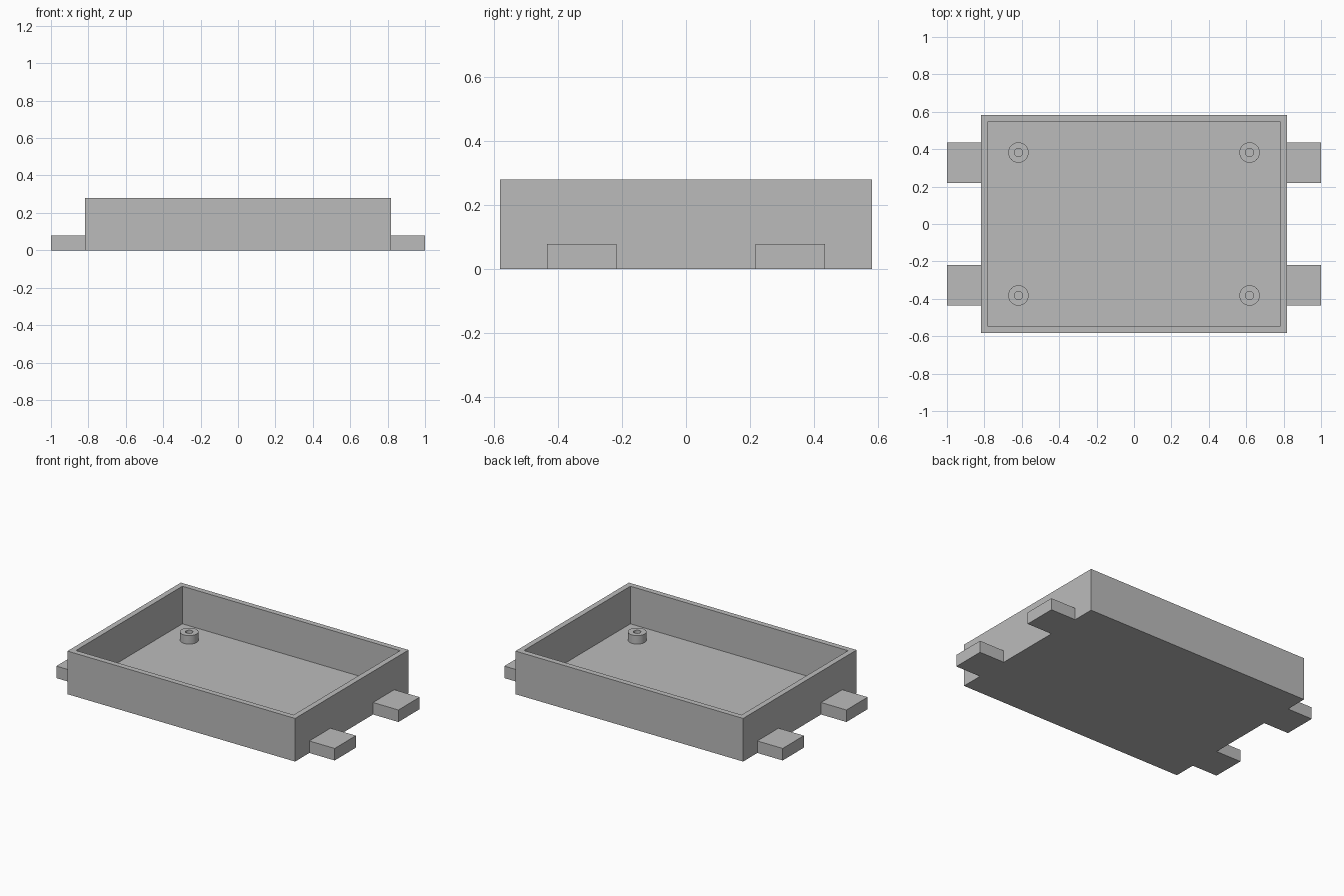
import bpy
import bmesh
from mathutils import Matrix

default = bpy.data.objects.get("Cube")
if default:
    bpy.data.objects.remove(default, do_unlink=True)

# Main dimensions
HALF_X, HALF_Y, HEIGHT = 0.818, 0.582, 0.28
WALL = 0.036
TAB_IN, TAB_OUT, TAB_HEIGHT = 0.218, 0.436, 0.078
POST_X, POST_Y, POST_R, HOLE_R, POST_H = 0.618, 0.382, 0.0545, 0.022, 0.055

grey = bpy.data.materials.new("plain grey")
grey.use_nodes = True
COLOUR = (0.5, 0.5, 0.5, 1)
grey.diffuse_color = COLOUR
grey.node_tree.nodes["Principled BSDF"].inputs["Base Color"].default_value = COLOUR


def finish(bm, name):
    bmesh.ops.recalc_face_normals(bm, faces=bm.faces)
    mesh = bpy.data.meshes.new(name)
    bm.to_mesh(mesh)
    bm.free()
    mesh.materials.append(grey)
    obj = bpy.data.objects.new(name, mesh)
    bpy.context.collection.objects.link(obj)
    return obj


def box(low, high):
    bm = bmesh.new()
    size = [b - a for a, b in zip(low, high)]
    mid = [(a + b) / 2 for a, b in zip(low, high)]
    bmesh.ops.create_cube(bm, size=1, matrix=Matrix.Translation(mid) @ Matrix.Diagonal((*size, 1)))
    return bm


# Open tray: inset the top face and sink it to the floor
bm = box((-HALF_X, -HALF_Y, 0), (HALF_X, HALF_Y, HEIGHT))
top = max(bm.faces, key=lambda f: f.calc_center_median().z)
bmesh.ops.inset_region(bm, faces=[top], thickness=WALL, use_even_offset=True)
pocket = bmesh.ops.extrude_face_region(bm, geom=[top])
bmesh.ops.delete(bm, geom=[top], context="FACES_ONLY")
sunk = [v for v in pocket["geom"] if isinstance(v, bmesh.types.BMVert)]
bmesh.ops.translate(bm, verts=sunk, vec=(0, 0, WALL - HEIGHT))
finish(bm, "tray")


# Hollow screw post: spin a rectangular wall profile around its axis
def screw_post(name, x, y):
    bm = bmesh.new()
    profile = [(HOLE_R, WALL), (HOLE_R, WALL + POST_H), (POST_R, WALL + POST_H), (POST_R, WALL)]
    verts = [bm.verts.new((x + r, y, z)) for r, z in profile]
    edges = [bm.edges.new(pair) for pair in zip(verts, verts[1:])]
    bmesh.ops.spin(bm, geom=verts + edges, cent=(x, y, 0), axis=(0, 0, 1),
                   angle=6.283185, steps=48, use_merge=True)
    bmesh.ops.remove_doubles(bm, verts=bm.verts, dist=0.0001)
    obj = finish(bm, name)
    bpy.ops.object.select_all(action="DESELECT")
    obj.select_set(True)
    bpy.context.view_layer.objects.active = obj
    bpy.ops.object.shade_smooth_by_angle()


# One tab and one post in each quarter
for side_x, name_x in ((-1, "right"), (1, "left")):
    for side_y, name_y in ((-1, "front"), (1, "back")):
        xs = sorted((side_x * HALF_X, side_x))
        ys = sorted((side_y * TAB_IN, side_y * TAB_OUT))
        finish(box((xs[0], ys[0], 0), (xs[1], ys[1], TAB_HEIGHT)), f"{name_y}_{name_x}_tab")
        screw_post(f"{name_y}_{name_x}_post", side_x * POST_X, side_y * POST_Y)
